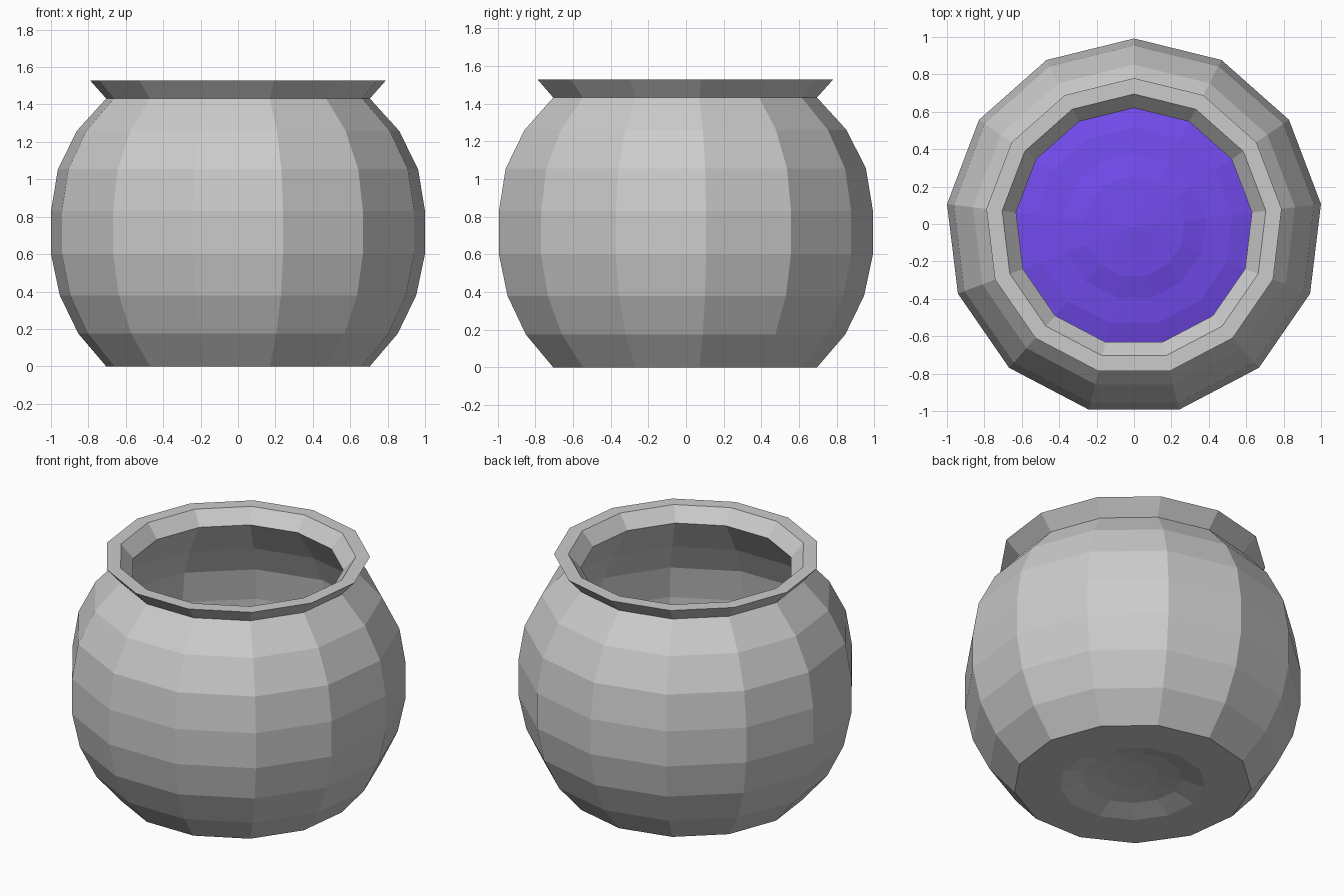
import bpy
import math

if "Cube" in bpy.data.objects:
    bpy.data.objects.remove(bpy.data.objects["Cube"])

SIDES = 13
Y_SHIFT = -0.015


def lathe(name, profile):
    """Revolve (radius, z) points around z with flat facets; radius 0 makes a pole."""
    verts, faces, rings = [], [], []
    for r, z in profile:
        start = len(verts)
        count = SIDES if r > 0 else 1
        for i in range(count):
            a = math.pi / 2 + 2 * math.pi * i / SIDES
            verts.append((r * math.cos(a), r * math.sin(a) + Y_SHIFT, z))
        rings.append([start + i % count for i in range(SIDES)])
    for low, high in zip(rings, rings[1:]):
        for i in range(SIDES):
            j = (i + 1) % SIDES
            face = [low[i], low[j], high[j], high[i]]
            faces.append(list(dict.fromkeys(face)))
    mesh = bpy.data.meshes.new(name)
    mesh.from_pydata(verts, [], faces)
    mesh.update()
    obj = bpy.data.objects.new(name, mesh)
    bpy.context.collection.objects.link(obj)
    return obj


# Thick-walled pot: dimpled underside, round belly, flared rim, hollow inside
outside = [(0, 0.065), (0.16, 0.06), (0.30, 0.04), (0.435, 0.0), (0.71, 0.0),
           (0.86, 0.175), (0.96, 0.38), (1.007, 0.60), (1.007, 0.83),
           (0.97, 1.055), (0.867, 1.26), (0.71, 1.432), (0.795, 1.527)]
inside = [(0.71, 1.527), (0.635, 1.44), (0.80, 1.21), (0.89, 1.03),
          (0.925, 0.82), (0.925, 0.61), (0.885, 0.41), (0.80, 0.22),
          (0.67, 0.085), (0.42, 0.085), (0.28, 0.12), (0, 0.145)]
lathe("pot", outside + inside)

# Gently domed liquid lying low inside the pot
liquid = lathe("liquid", [(0.87, 0.38), (0.64, 0.40), (0.53, 0.43),
                          (0.39, 0.445), (0.27, 0.475), (0.15, 0.485), (0, 0.50)])
purple = bpy.data.materials.new("purple_liquid")
purple.diffuse_color = (0.17, 0.07, 0.85, 1)
purple.use_nodes = True
purple.node_tree.nodes["Principled BSDF"].inputs["Base Color"].default_value = purple.diffuse_color
liquid.data.materials.append(purple)
